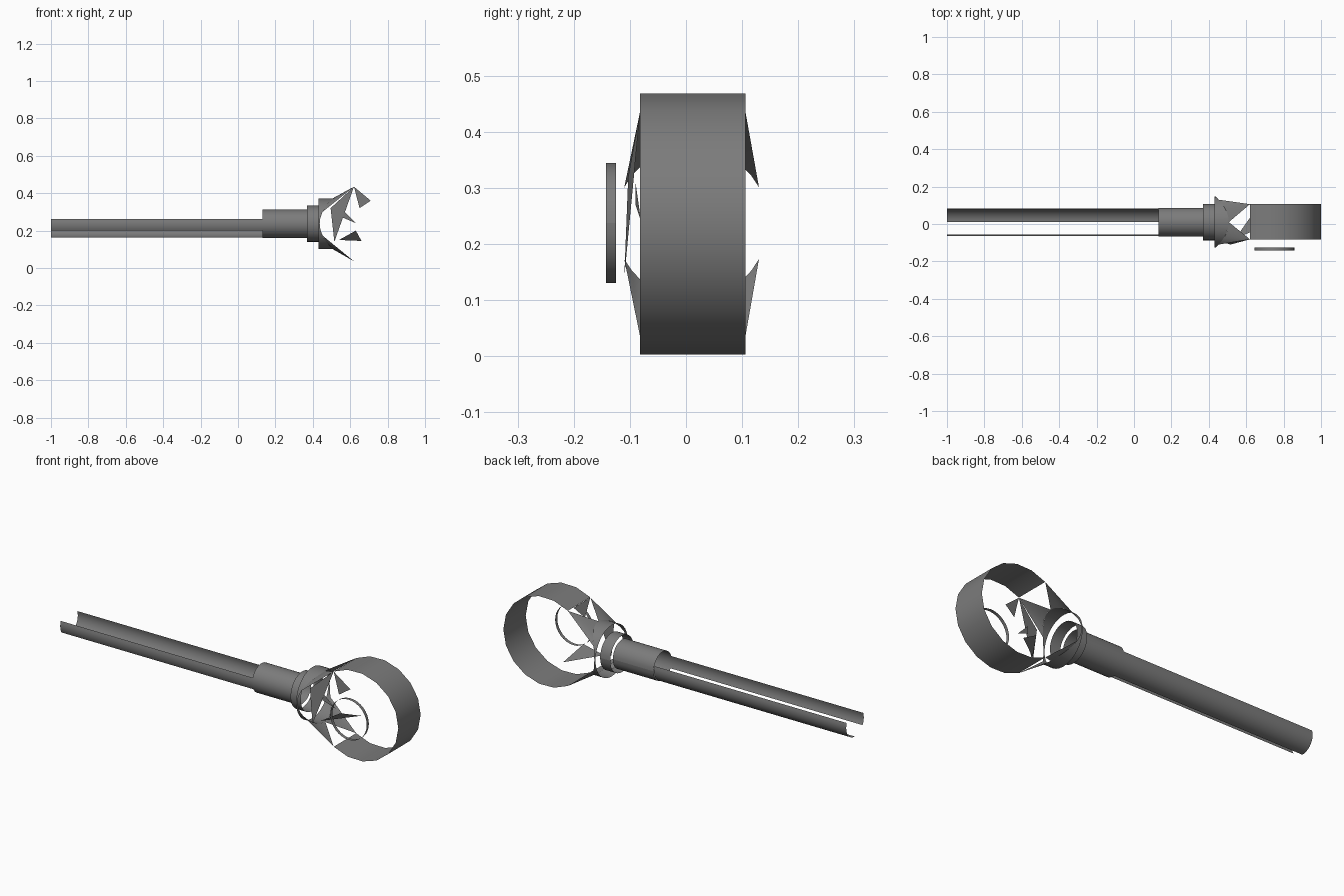
import bpy
from math import sin, cos, radians

cube = bpy.data.objects.get("Cube")
if cube:
    bpy.data.objects.remove(cube, do_unlink=True)

GREY = (0.2, 0.2, 0.2, 1)
mat = bpy.data.materials.new("dark grey")
mat.use_nodes = True
mat.diffuse_color = GREY
mat.node_tree.nodes["Principled BSDF"].inputs["Base Color"].default_value = GREY

Y0, Z0 = 0.01, 0.237   # handle axis
FLANGE_R = 0.136


def make(name, verts, faces, smooth=True):
    mesh = bpy.data.meshes.new(name)
    mesh.from_pydata(verts, [], faces)
    mesh.materials.append(mat)
    obj = bpy.data.objects.new(name, mesh)
    bpy.context.collection.objects.link(obj)
    for p in mesh.polygons:
        p.use_smooth = smooth
    return obj


def strip(name, near, far):
    """Open surface between two matching rows of points."""
    n = len(near)
    faces = [(i, i + 1, n + i + 1, n + i) for i in range(n - 1)]
    return make(name, near + far, faces)


def angles(a, b, n):
    return [radians(a + (b - a) * i / n) for i in range(n + 1)]


def tube(name, x1, x2, r, a=0, b=360, n=32):
    """Open shell round the handle axis; x2 may depend on the angle."""
    arc = angles(a, b, n)
    end = x2 if callable(x2) else lambda t: x2
    ring = [(Y0 + r * cos(t), Z0 + r * sin(t)) for t in arc]
    return strip(name, [(x1, *p) for p in ring],
                 [(end(t), *p) for t, p in zip(arc, ring)])


def hoop(name, cx, cz, rx, rz, y1, y2, a=0, b=360, n=32):
    """Open shell round an axis running front to back."""
    ring = [(cx + rx * cos(t), cz + rz * sin(t)) for t in angles(a, b, n)]
    return strip(name, [(x, y1, z) for x, z in ring], [(x, y2, z) for x, z in ring])


def flange_end(t):
    return 0.437 + 0.07 * sin(t) ** 2


# Handle: two open slivers of a tube
tube("handle_back", -1, 0.13, 0.073, -90, 20, 10)
tube("handle_front", -1, 0.13, 0.075, 160, 210, 5)

# Collar and stepped flanges
tube("collar", 0.13, 0.37, 0.076)
tube("small_flange", 0.37, 0.43, 0.097)
tube("large_flange", 0.43, flange_end, FLANGE_R)

# Head hoop, open toward the handle, and the thin front hoop
hoop("head_hoop", 0.752, 0.2355, 0.248, 0.2355, -0.082, 0.106, -122, 122, 12)
hoop("front_hoop", 0.75, 0.237, 0.107, 0.107, -0.143, -0.125)

# Neck: a fan from each quarter of the large flange to a hoop corner
for side, y in (("front", -0.082), ("back", 0.106)):
    for level, z in (("upper", 0.435), ("lower", 0.036)):
        sy = -1 if side == "front" else 1
        sz = 1 if level == "upper" else -1
        arc = [(flange_end(t), Y0 + sy * FLANGE_R * cos(t), Z0 + sz * FLANGE_R * sin(t))
               for t in angles(28, 90, 6)]
        fan = [(0, i + 1, i + 2) for i in range(len(arc) - 1)]
        make(f"neck_{side}_{level}", [(0.62, y, z)] + arc, fan)

# Loose triangular plates in the head
shards = {
    "front_plate": [(0.62, -0.082, 0.435), (0.495, -0.103, 0.32), (0.515, -0.11, 0.14)],
    "upper_plate": [(0.62, -0.082, 0.435), (0.71, -0.07, 0.36), (0.65, -0.08, 0.32)],
    "middle_plate": [(0.56, -0.09, 0.31), (0.63, -0.08, 0.24), (0.56, -0.09, 0.27)],
    "lower_plate": [(0.54, -0.08, 0.15), (0.66, 0.09, 0.145), (0.63, -0.04, 0.2)],
}
for name, pts in shards.items():
    make(name, pts, [(0, 1, 2)], False)
